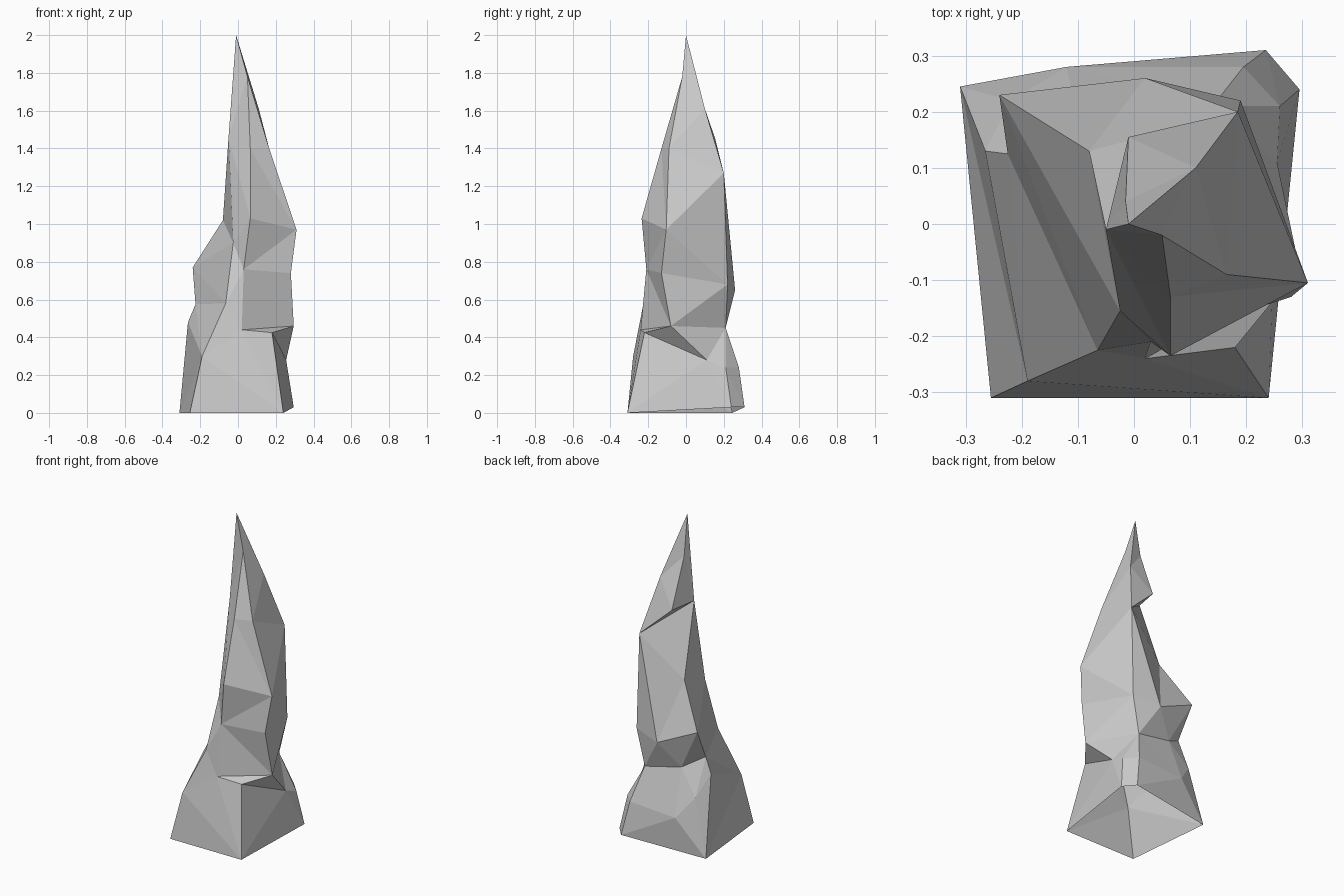
import bpy, bmesh

if "Cube" in bpy.data.objects:
    bpy.data.objects.remove(bpy.data.objects["Cube"])

# Irregular cross-section rings of the crag, counter-clockwise from the front-left
foot = [(-.255, -.31, 0), (.24, -.31, 0), (.295, .24, .03), (.235, .31, .03), (-.31, .245, 0)]
skirt = [(-.19, -.28, .3), (.02, -.24, .44), (.18, -.22, .425), (.255, .11, .28), (.26, .21, .24),
         (.195, .28, .24), (-.12, .28, .22), (-.22, .22, .35), (-.265, .13, .48)]
notch = [(-.065, -.225, .58), skirt[1], (.295, -.08, .46), (.14, .21, .45),
         (-.1, .19, .5), (-.225, .125, .575)]
bulge = [(-.025, -.155, .9), (.03, -.21, .76), (.28, -.13, .74), (.19, .22, .68),
         (.02, .26, .65), (-.24, .23, .77)]
shoulder = [bulge[0], (.065, -.235, 1.03), (.31, -.105, .97), (.185, .2, 1.27), (-.08, .13, 1.02)]
neck = [(-.05, -.01, 1.46), (.065, -.13, 1.4), (.165, -.09, 1.4), (.11, .1, 1.61), (-.01, .155, 1.45)]
tip = (-.01, 0, 2)
peak = [(-.015, .04, 1.75), tip, (.05, -.02, 1.78), tip]

rings = [foot, skirt, notch, bulge, shoulder, neck, peak]
# Facet order between neighbouring rings: L steps along the lower ring, U along the upper
bands = ["LUUULULUULUUUL", "LUULLULLLULULLU", "ULLUULULULLU",
         "LUULLULULLU", "LULULUUULL", "UULLLUULL"]

bm = bmesh.new()
cache = {}


def vert(p):
    if p not in cache:
        cache[p] = bm.verts.new(p)
    return cache[p]


def facet(*pts):
    # Skip triangles collapsed by a point shared between two rings
    if len(set(pts)) == len(pts):
        bm.faces.new([vert(p) for p in pts])


def stitch(low, up, steps):
    i = j = 0
    for s in steps:
        a, b = low[i % len(low)], up[j % len(up)]
        if s == "L":
            i += 1
            facet(a, low[i % len(low)], b)
        else:
            j += 1
            facet(a, up[j % len(up)], b)


# Faceted sides, open underneath
for low, up, steps in zip(rings, rings[1:], bands):
    stitch(low, up, steps)

# Make every upper-ring facet share one outward winding
for f in bm.faces:
    f.smooth = False
bmesh.ops.recalc_face_normals(bm, faces=bm.faces[:])
mesh = bpy.data.meshes.new("rock_spire")
bm.to_mesh(mesh)
bm.free()
bpy.context.collection.objects.link(bpy.data.objects.new("rock_spire", mesh))
